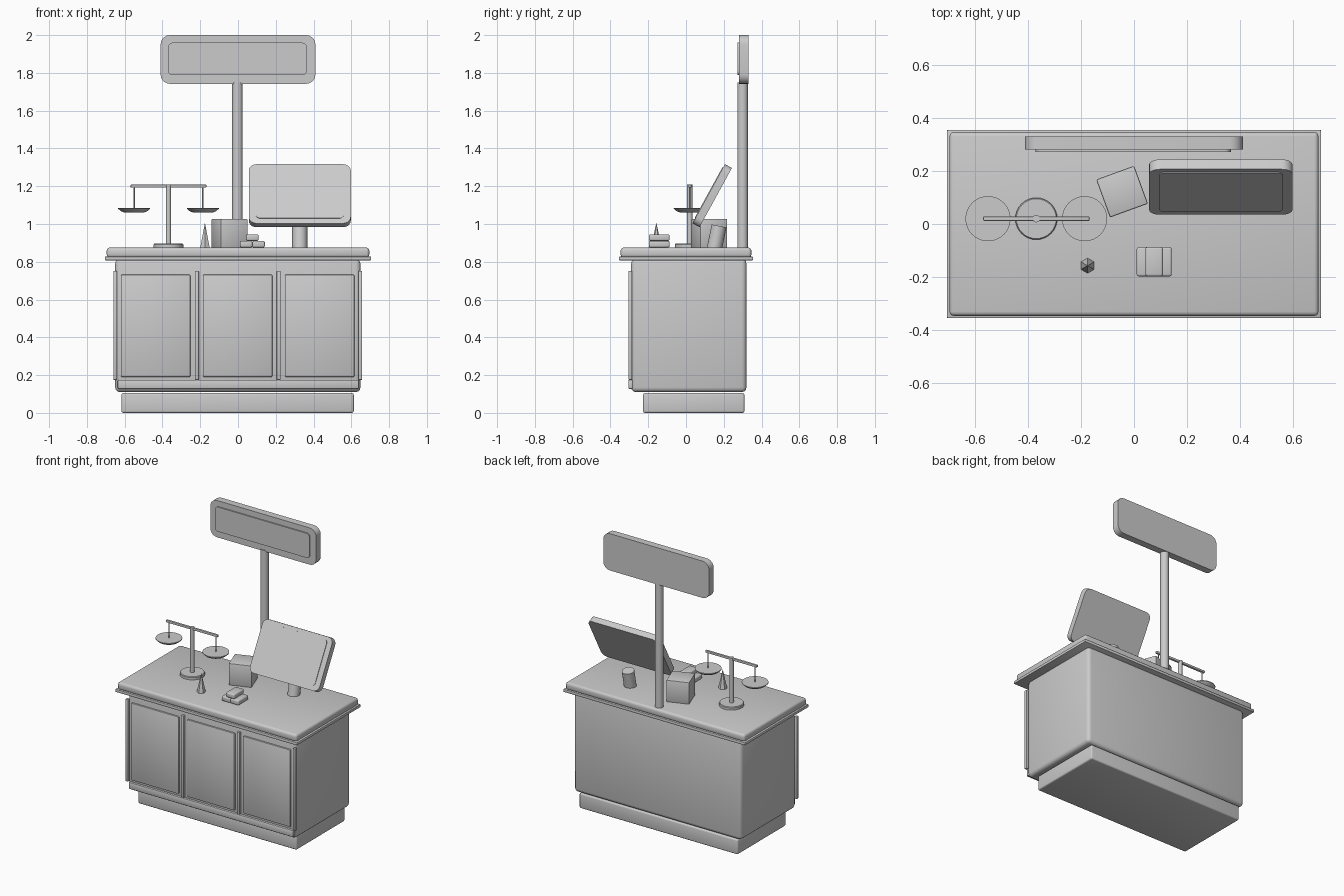
import bpy, bmesh
from math import radians, sin, cos, pi
from mathutils import Matrix, Vector

if "Cube" in bpy.data.objects:
    bpy.data.objects.remove(bpy.data.objects["Cube"])


def finish(name, bm, matrix=Matrix.Identity(4)):
    bmesh.ops.recalc_face_normals(bm, faces=bm.faces)
    me = bpy.data.meshes.new(name)
    bm.to_mesh(me)
    bm.free()
    ob = bpy.data.objects.new(name, me)
    ob.matrix_world = matrix
    bpy.context.collection.objects.link(ob)
    return ob


def cube(size):
    bm = bmesh.new()
    bmesh.ops.create_cube(bm, size=1)
    bmesh.ops.scale(bm, vec=size, verts=bm.verts)
    return bm


def box(name, x, y, z, bevel=0.0, seg=3):
    """Box from (min, max) ranges with all edges rounded."""
    lo, hi = Vector((x[0], y[0], z[0])), Vector((x[1], y[1], z[1]))
    bm = cube(hi - lo)
    if bevel:
        bmesh.ops.bevel(bm, geom=bm.edges[:], offset=bevel, segments=seg,
                        profile=0.5, affect='EDGES')
    return finish(name, bm, Matrix.Translation((lo + hi) / 2))


def plate(name, size, radius, matrix):
    """Upright plate whose four front-view corners are rounded."""
    bm = cube(size)
    edges = [e for e in bm.edges
             if abs(e.verts[0].co.y - e.verts[1].co.y) > size[1] * 0.5]
    bmesh.ops.bevel(bm, geom=edges, offset=radius, segments=5,
                    profile=0.5, affect='EDGES')
    return finish(name, bm, matrix)


def lathe(name, loc, profile, n=24, rot=Matrix.Identity(4)):
    """Closed solid of revolution from (radius, height) points."""
    bm = bmesh.new()
    rings = [[bm.verts.new((r * cos(2 * pi * i / n), r * sin(2 * pi * i / n), z))
              for i in range(n)] for r, z in profile]
    for a, b in zip(rings, rings[1:]):
        for i in range(n):
            j = (i + 1) % n
            bm.faces.new((a[i], a[j], b[j], b[i]))
    bm.faces.new(rings[0][::-1])
    bm.faces.new(rings[-1])
    return finish(name, bm, Matrix.Translation(loc) @ rot)


# Counter cabinet
box("plinth", (-0.617, 0.613), (-0.227, 0.309), (0, 0.105), 0.01)
box("cabinet_body", (-0.65, 0.648), (-0.29, 0.32), (0.11, 0.815), 0.025)
box("counter_trim", (-0.705, 0.705), (-0.355, 0.355), (0.807, 0.828), 0.005, 2)
box("counter_top", (-0.695, 0.695), (-0.346, 0.346), (0.822, 0.875), 0.016)

# Front panels, stiles and bottom rail
for i in range(3):
    x = -0.436 + 0.434 * i
    box(f"front_panel_{i + 1}", (x - 0.184, x + 0.184), (-0.301, -0.28),
        (0.19, 0.732), 0.006, 2)
for i in range(4):
    x = -0.65 + 0.4325 * i
    box(f"front_stile_{i + 1}", (x - 0.01, x + 0.01), (-0.305, -0.285),
        (0.175, 0.752), 0.003, 2)
box("bottom_rail", (-0.637, 0.64), (-0.305, -0.28), (0.127, 0.175), 0.006, 2)

# Overhead sign
lathe("sign_pole", (-0.003, 0.3, 0.87), [(0.028, 0), (0.028, 0.88)])
plate("sign_board", (0.82, 0.05, 0.258), 0.05, Matrix.Translation((0, 0.305, 1.871)))
plate("sign_inset", (0.735, 0.02, 0.172), 0.025, Matrix.Translation((-0.003, 0.282, 1.874)))

# Tilted display and its leaning stand
tilt = Matrix.Translation((0.327, 0.139, 1.15)) @ Matrix.Rotation(radians(-28.7), 4, 'X')
plate("display_case", (0.54, 0.042, 0.357), 0.04, tilt)
plate("display_screen", (0.465, 0.02, 0.305), 0.02,
      tilt @ Matrix.Translation((0, -0.015, 0.004)))
lathe("display_stand", (0.327, 0.15, 0.867), [(0.04, 0), (0.04, 0.125)], 20,
      Matrix.Rotation(radians(-11.5), 4, 'X'))

# Balance scale
SX, SY = -0.368, 0.02
lathe("scale_base", (SX, SY, 0.873), [(0.079, 0), (0.079, 0.018), (0.075, 0.023)], 32)
lathe("scale_post", (SX, SY, 0.89), [(0.014, 0), (0.014, 0.32)], 16)
box("scale_beam", (SX - 0.2, SX + 0.2), (SY - 0.008, SY + 0.008), (1.192, 1.208), 0.003, 2)
for side, s in (("left", -1), ("right", 1)):
    x = SX + s * 0.182
    lathe(f"scale_hanger_{side}", (x, SY, 1.08), [(0.0035, 0), (0.0035, 0.12)], 8)
    lathe(f"scale_pan_{side}", (x, SY, 1.06),
          [(0.05, 0), (0.07, 0.008), (0.085, 0.021), (0.085, 0.026)], 32)

# Cube, spike and stacked bars on the counter
block = box("cube_block", (-0.121, 0.031), (0.046, 0.198), (0.873, 1.027), 0.006, 2)
block.rotation_euler.z = radians(20)
lathe("spike", (-0.175, -0.157, 0.873), [(0.029, 0), (0.0005, 0.132)], 6,
      Matrix.Rotation(radians(30), 4, 'Z'))
for i, (x, z) in enumerate(((0.043, 0.876), (0.109, 0.876), (0.076, 0.911))):
    box(f"bar_{i + 1}", (x - 0.033, x + 0.033), (-0.197, -0.087), (z, z + 0.034), 0.008)

# Smooth curved surfaces, keep edges sharp
bpy.ops.object.select_all(action='DESELECT')
for ob in bpy.context.collection.objects:
    if ob.name != "spike":
        ob.select_set(True)
        bpy.context.view_layer.objects.active = ob
bpy.ops.object.shade_smooth_by_angle(angle=radians(35))
